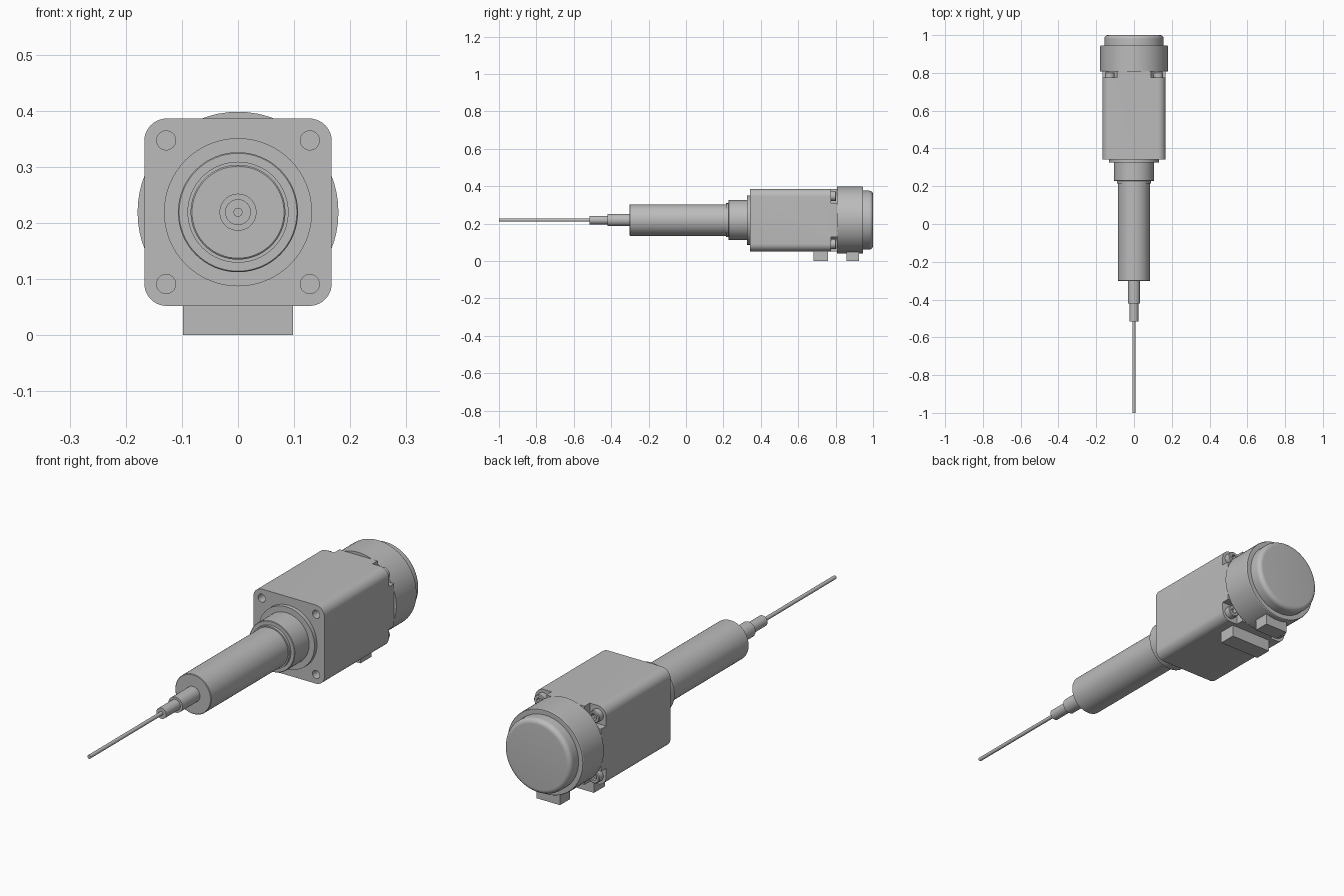
import bpy, bmesh, math
from mathutils import Vector

AXIS = 0.219      # height of the main axis
BOLT = 0.128      # bolt offset from the axis

old = bpy.data.objects.get("Cube")
if old:
    bpy.data.objects.remove(old, do_unlink=True)

grey = bpy.data.materials.new("machined_grey")
grey.use_nodes = True
colour = (0.5, 0.5, 0.5, 1)
grey.diffuse_color = colour
grey.node_tree.nodes["Principled BSDF"].inputs["Base Color"].default_value = colour


def finish(name, bm, smooth=True):
    bmesh.ops.recalc_face_normals(bm, faces=bm.faces)
    mesh = bpy.data.meshes.new(name)
    bm.to_mesh(mesh)
    bm.free()
    mesh.materials.append(grey)
    obj = bpy.data.objects.new(name, mesh)
    bpy.context.collection.objects.link(obj)
    if smooth:
        bpy.ops.object.select_all(action='DESELECT')
        obj.select_set(True)
        bpy.context.view_layer.objects.active = obj
        bpy.ops.object.shade_smooth_by_angle(angle=math.radians(30))
    return obj


def lathe(name, profile, x=0, z=AXIS, sides=64):
    """Turn (radius, y) points about an axis along y and cap both ends."""
    bm = bmesh.new()
    rings = []
    for r, y in profile:
        rings.append([bm.verts.new((x + r * math.cos(a), y, z + r * math.sin(a)))
                      for a in (math.tau * i / sides for i in range(sides))])
    for a, b in zip(rings, rings[1:]):
        for i in range(sides):
            j = (i + 1) % sides
            bm.faces.new((a[i], a[j], b[j], b[i]))
    bm.faces.new(rings[0])
    bm.faces.new(rings[-1])
    return finish(name, bm)


def rounded_block(name, cx, cz, half, radius, y0, y1, steps=10):
    """Square bar along y with rounded long edges."""
    bm = bmesh.new()
    verts = []
    inner = half - radius
    for q, (sx, sz) in enumerate(((1, 1), (-1, 1), (-1, -1), (1, -1))):
        for i in range(steps + 1):
            a = math.pi / 2 * (q + i / steps)
            verts.append(bm.verts.new((cx + sx * inner + radius * math.cos(a), y0,
                                       cz + sz * inner + radius * math.sin(a))))
    face = bm.faces.new(verts)
    out = bmesh.ops.extrude_face_region(bm, geom=[face])
    bmesh.ops.translate(bm, vec=Vector((0, y1 - y0, 0)),
                        verts=[v for v in out["geom"] if isinstance(v, bmesh.types.BMVert)])
    return finish(name, bm)


def box(name, half_x, y0, y1, z0, z1):
    bm = bmesh.new()
    bmesh.ops.create_cube(bm, size=1)
    for v in bm.verts:
        v.co = (v.co.x * 2 * half_x, (y0 + y1) / 2 + v.co.y * (y1 - y0),
                (z0 + z1) / 2 + v.co.z * (z1 - z0))
    return finish(name, bm, smooth=False)


def cut(target, cutter):
    mod = target.modifiers.new("cut", 'BOOLEAN')
    mod.operation = 'DIFFERENCE'
    mod.solver = 'EXACT'
    mod.object = cutter
    bpy.ops.object.select_all(action='DESELECT')
    target.select_set(True)
    bpy.context.view_layer.objects.active = target
    bpy.ops.object.modifier_apply(modifier=mod.name)
    bpy.data.objects.remove(cutter, do_unlink=True)


# Stepped nose, from the thin rod back to the mounting flange
lathe("probe_rod", [(0.008, -1), (0.008, -0.51)], sides=32)
lathe("rod_collar", [(0.023, -0.515), (0.023, -0.41)], sides=48)
lathe("rod_sleeve", [(0.033, -0.42), (0.033, -0.29)], sides=48)
lathe("main_tube", [(0.082, -0.302), (0.0845, -0.3), (0.0845, 0.235)])
lathe("tube_neck", [(0.09, 0.215), (0.09, 0.235)])
lathe("nose_housing", [(0.105, 0.227), (0.107, 0.229), (0.107, 0.33)])
lathe("front_flange", [(0.132, 0.325), (0.132, 0.345)])

# Square body with front bolt holes and rear corner pockets
body = rounded_block("motor_body", 0, AXIS, 0.167, 0.04, 0.342, 0.81)
for sx in (-1, 1):
    for sz in (-1, 1):
        x, z = sx * BOLT, AXIS + sz * BOLT
        cut(body, lathe("hole_cutter", [(0.017, 0.3), (0.017, 0.7)], x, z, 32))
        half = 0.09
        mid = 0.09 + half
        cut(body, rounded_block("pocket_cutter", sx * mid, AXIS + sz * mid,
                                half, 0.036, 0.775, 0.9))
        # Socket-head screw in each pocket
        side = ("left" if sx > 0 else "right") + ("_upper" if sz > 0 else "_lower")
        screw = lathe("screw_" + side, [(0.026, 0.77), (0.026, 0.8), (0.023, 0.803)],
                      x, z, 32)
        cut(screw, lathe("socket_cutter", [(0.014, 0.785), (0.014, 0.85)], x, z, 6))
bpy.context.view_layer.objects.active = body
body.select_set(True)
bpy.ops.object.shade_smooth_by_angle(angle=math.radians(30))

# Round rear drum and filleted end cap
lathe("rear_drum", [(0.179, 0.808), (0.179, 0.943), (0.177, 0.946)])
fillet = [(0.137 + 0.02 * math.cos(a), 0.98 + 0.02 * math.sin(a))
          for a in (math.pi / 2 * i / 8 for i in range(9))]
lathe("end_cap", [(0.157, 0.94)] + fillet)

# Connector blocks underneath
box("front_connector", 0.098, 0.683, 0.758, 0, 0.07)
box("rear_connector", 0.055, 0.857, 0.925, 0, 0.06)
